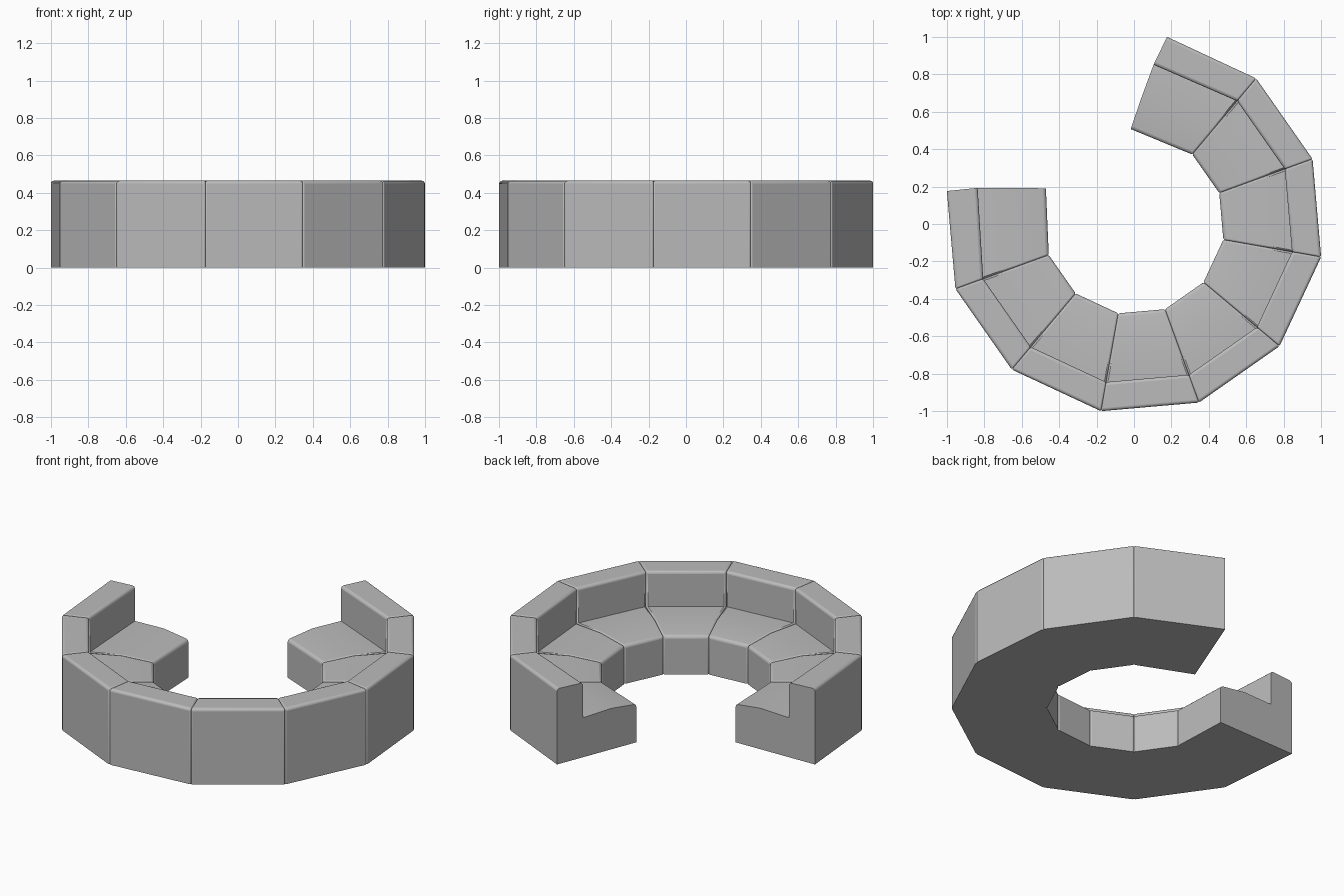
import bpy, bmesh, math

cube = bpy.data.objects.get("Cube")
if cube:
    bpy.data.objects.remove(cube, do_unlink=True)

SEGMENTS = 9
START = 170          # angle of the first open end, in degrees
STEP = 30

# Cross-section: radius, height, angle by which an open end is lengthened
PROFILE = [
    (1.016, 0.0, 0), (1.016, 0.465, 0),          # outer wall
    (0.858, 0.465, 3), (0.858, 0.25, 3),         # backrest inner face
    (0.67, 0.256, 6.8), (0.485, 0.235, 12),      # gently crowned seat
    (0.485, 0.0, 12),                            # seat front
]

fabric = bpy.data.materials.new("grey_fabric")
fabric.use_nodes = True
grey = (0.5, 0.5, 0.5, 1)
fabric.diffuse_color = grey
fabric.node_tree.nodes["Principled BSDF"].inputs["Base Color"].default_value = grey


def section(bm, angle, end):
    """Profile ring at an angle; end is -1 or 1 at an open end, else 0."""
    ring = []
    for r, z, extra in PROFILE:
        a = math.radians(angle + end * extra)
        if end and r < 0.5:
            r += 0.023
        ring.append(bm.verts.new((r * math.cos(a), r * math.sin(a), z)))
    return ring


def sofa_segment(i):
    first, last = i == 0, i == SEGMENTS - 1
    bm = bmesh.new()
    a = section(bm, START + STEP * i, -1 if first else 0)
    b = section(bm, START + STEP * (i + 1), 1 if last else 0)
    n = len(PROFILE)
    for k in range(n):
        j = (k + 1) % n
        bm.faces.new((a[k], a[j], b[j], b[k]))
    cap_a = bm.faces.new(a)
    cap_b = bm.faces.new(b)
    bmesh.ops.recalc_face_normals(bm, faces=bm.faces)

    # Round the long upper edges and the joints, keep base and open ends crisp
    weight = bm.edges.layers.float.new("bevel_weight_edge")
    open_caps = ([cap_a] if first else []) + ([cap_b] if last else [])
    long_edges = [bm.edges.get((a[k], b[k])) for k in (1, 2, 5)]
    for e in bm.edges:
        on_base = all(v.co.z < 0.01 for v in e.verts)
        on_joint = any(f in (cap_a, cap_b) and f not in open_caps for f in e.link_faces)
        if e in long_edges or (on_joint and not on_base):
            e[weight] = 1.0 if e in long_edges else 0.6

    mesh = bpy.data.meshes.new("sofa_segment")
    bm.to_mesh(mesh)
    bm.free()
    mesh.materials.append(fabric)
    obj = bpy.data.objects.new(f"sofa_segment_{i + 1}", mesh)
    bpy.context.collection.objects.link(obj)

    bevel = obj.modifiers.new("soft_edges", "BEVEL")
    bevel.limit_method = "WEIGHT"
    bevel.width = 0.016
    bevel.segments = 3

    bpy.ops.object.select_all(action="DESELECT")
    obj.select_set(True)
    bpy.context.view_layer.objects.active = obj
    bpy.ops.object.shade_smooth_by_angle(angle=math.radians(35))


for i in range(SEGMENTS):
    sofa_segment(i)
